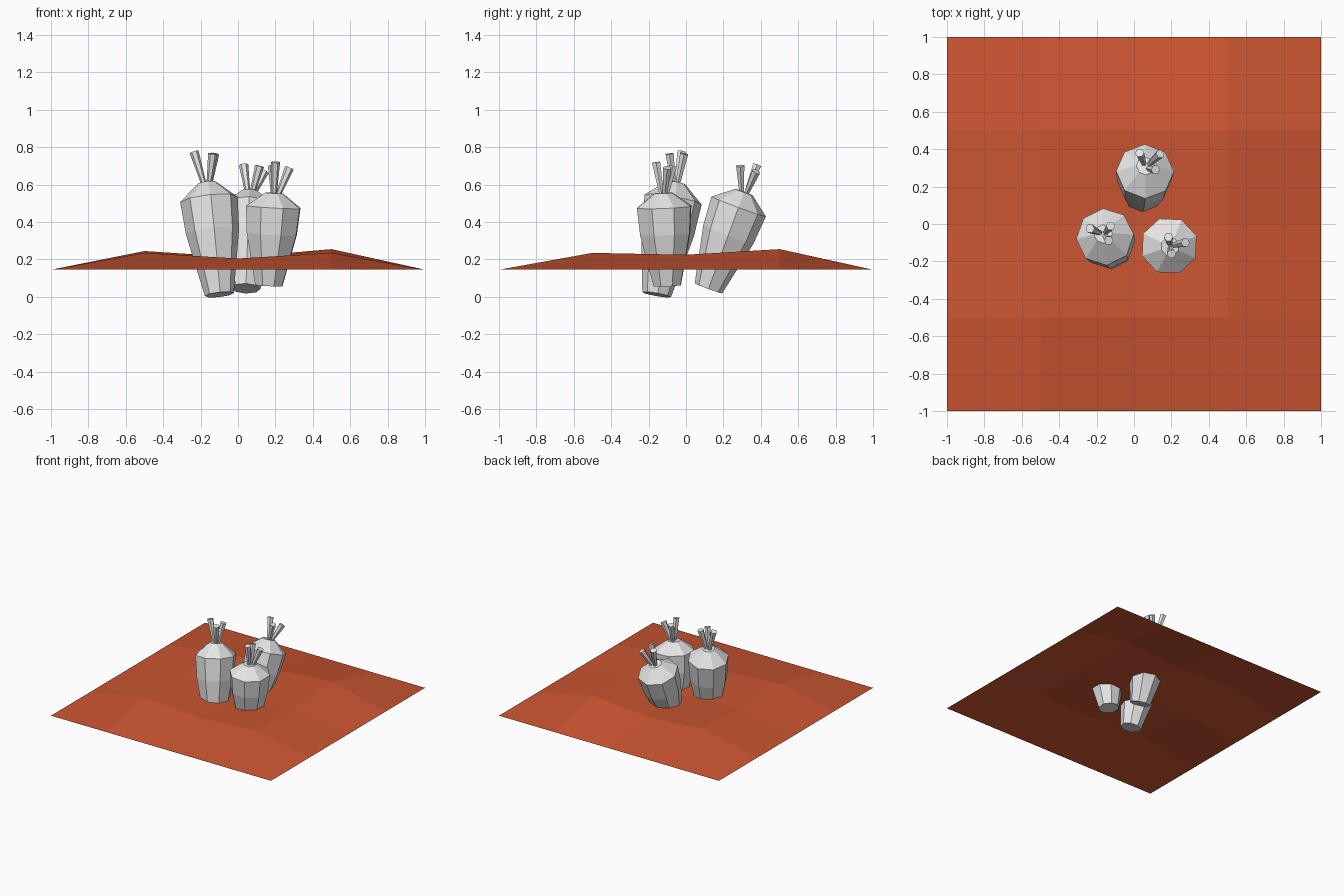
import bpy, bmesh, math
from mathutils import Vector, Matrix

cube = bpy.data.objects.get("Cube")
if cube:
    bpy.data.objects.remove(cube, do_unlink=True)


def make_material(name, rgb):
    mat = bpy.data.materials.new(name)
    mat.use_nodes = True
    mat.diffuse_color = (*rgb, 1)
    mat.node_tree.nodes["Principled BSDF"].inputs["Base Color"].default_value = (*rgb, 1)
    return mat


def add_object(name, bm, mat):
    mesh = bpy.data.meshes.new(name)
    bm.to_mesh(mesh)
    bm.free()
    mesh.materials.append(mat)
    obj = bpy.data.objects.new(name, mesh)
    bpy.context.collection.objects.link(obj)
    return obj


def add_lathe(name, base, top, profile, sides, turn, mat):
    """Closed faceted solid along base-top; profile is (fraction of length, radius)."""
    base, top = Vector(base), Vector(top)
    axis = top - base
    spin = Vector((0, 0, 1)).rotation_difference(axis).to_matrix().to_4x4()
    place = Matrix.Translation(base) @ spin
    bm = bmesh.new()
    rings = []
    for t, r in profile:
        ring = []
        for i in range(sides):
            a = math.radians(turn) + math.tau * i / sides
            p = Vector((r * math.cos(a), r * math.sin(a), t * axis.length))
            ring.append(bm.verts.new(place @ p))
        rings.append(ring)
    for low, high in zip(rings, rings[1:]):
        for i in range(sides):
            j = (i + 1) % sides
            bm.faces.new((low[i], low[j], high[j], high[i]))
    bm.faces.new(rings[0][::-1])
    bm.faces.new(rings[-1])
    return add_object(name, bm, mat)


orange = make_material("burnt_orange", (0.60, 0.092, 0.031))
gray = make_material("pale_gray", (0.8, 0.8, 0.8))

# Uneven ground sheet with a level rim and a shallow dip in the middle
bm = bmesh.new()
bmesh.ops.create_grid(bm, x_segments=4, y_segments=4, size=1)
hills = ((0.235, 0.205, 0.235), (0.225, 0.19, 0.225), (0.245, 0.212, 0.255))
for v in bm.verts:
    col, row = round(v.co.x * 2), round(v.co.y * 2)
    inside = abs(col) < 2 and abs(row) < 2
    v.co.z = hills[row + 1][col + 1] if inside else 0.145
add_object("ground", bm, orange)

# Leaning bulbs, each with three flared stems
bulb_profile = ((0, 0.078), (0.56, 0.143), (0.85, 0.155), (1, 0.05))
stem_profile = ((0, 0.013), (1, 0.025))
bulbs = {
    "left_bulb": [(0.165, -0.10, 0.06), (0.193, -0.12, 0.555), 20,
                  [(0.185, -0.07, 0.70), (0.275, -0.10, 0.69), (0.20, -0.16, 0.72)]],
    "right_bulb": [(-0.10, -0.157, 0.012), (-0.165, -0.053, 0.61), 4,
                   [(-0.235, -0.025, 0.775), (-0.125, -0.01, 0.765), (-0.135, -0.088, 0.765)]],
    "back_bulb": [(0.042, 0.12, 0.045), (0.062, 0.31, 0.56), 0,
                  [(0.03, 0.38, 0.705), (0.14, 0.375, 0.67), (0.115, 0.29, 0.70)]],
}
for name, (base, top, turn, tips) in bulbs.items():
    add_lathe(name, base, top, bulb_profile, 8, turn, gray)
    neck = Vector(top)
    down = (Vector(base) - neck).normalized() * 0.02
    for n, tip in enumerate(tips, 1):
        lean = Vector(tip) - neck
        foot = neck + down + Vector((lean.x, lean.y, 0)) * 0.22
        add_lathe(f"{name}_stem_{n}", foot, tip, stem_profile, 6, 0, gray)
